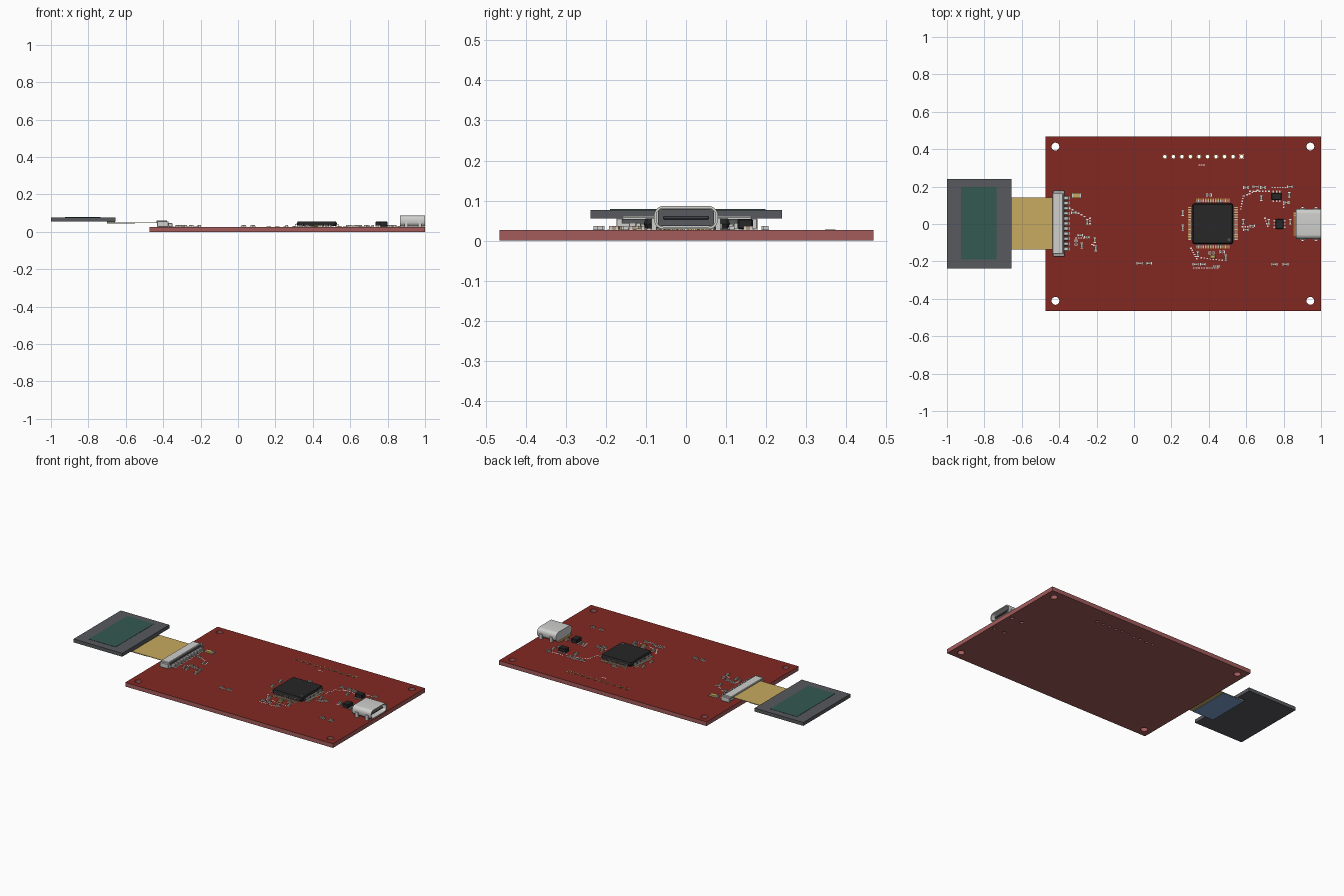
import bpy, bmesh, math
from mathutils import Matrix, Vector

if "Cube" in bpy.data.objects:
    bpy.data.objects.remove(bpy.data.objects["Cube"])


def mat(name, r, g, b):
    m = bpy.data.materials.new(name)
    m.diffuse_color = (r, g, b, 1)
    m.use_nodes = True
    m.node_tree.nodes["Principled BSDF"].inputs["Base Color"].default_value = m.diffuse_color
    return m


RED = mat("red_mask", 0.225, 0.022, 0.016)
CORE = mat("pink_core", 0.37, 0.105, 0.105)
GREY = mat("dark_grey", 0.095, 0.10, 0.11)
GREEN = mat("screen_green", 0.034, 0.10, 0.082)
GOLD = mat("gold", 0.58, 0.40, 0.115)
BLACK = mat("chip_black", 0.02, 0.02, 0.021)
METAL = mat("light_metal", 0.62, 0.62, 0.61)
BLUE = mat("stiffener_blue", 0.20, 0.35, 0.62)
WHITE = mat("print_white", 0.80, 0.78, 0.76)
TAN = mat("ceramic_tan", 0.42, 0.30, 0.20)

TOP = 0.0265  # upper face of the circuit board


def finish(name, bm, *mats):
    bmesh.ops.recalc_face_normals(bm, faces=bm.faces[:])
    me = bpy.data.meshes.new(name)
    bm.to_mesh(me)
    bm.free()
    for m in mats:
        me.materials.append(m)
    ob = bpy.data.objects.new(name, me)
    bpy.context.collection.objects.link(ob)
    return ob


def boxes(name, items, m, bevel=0):
    """One object from boxes given as (x0, x1, y0, y1, z0, z1)."""
    bm = bmesh.new()
    for x0, x1, y0, y1, z0, z1 in items:
        M = Matrix.Translation(((x0 + x1) / 2, (y0 + y1) / 2, (z0 + z1) / 2)) @ \
            Matrix.Diagonal((x1 - x0, y1 - y0, z1 - z0, 1))
        bmesh.ops.create_cube(bm, size=1, matrix=M)
    if bevel:
        bmesh.ops.bevel(bm, geom=bm.edges[:], offset=bevel, segments=1, affect='EDGES')
    return finish(name, bm, m)


def discs(name, items, z0, z1, m, seg=20):
    """One object from upright cylinders given as (x, y, radius)."""
    bm = bmesh.new()
    for x, y, r in items:
        bmesh.ops.create_cone(bm, cap_ends=True, segments=seg, radius1=r, radius2=r, depth=z1 - z0,
                              matrix=Matrix.Translation((x, y, (z0 + z1) / 2)))
    return finish(name, bm, m)


def cut(ob, cutter):
    bpy.context.view_layer.objects.active = ob
    mod = ob.modifiers.new("holes", 'BOOLEAN')
    mod.operation, mod.solver, mod.object = 'DIFFERENCE', 'EXACT', cutter
    bpy.ops.object.modifier_apply(modifier=mod.name)


# circuit board with mounting, header and socket-leg holes
pins = [(0.165 + i * 0.0456, 0.36) for i in range(10)]
legs = [(x, s * 0.078) for x in (0.90, 0.972) for s in (-1, 1)]
holes = [(x, y, 0.021) for x in (-0.42, 0.943) for y in (-0.411, 0.414)]
holes += [(x, y, 0.009) for x, y in pins] + [(x, y, 0.012) for x, y in legs]
cutter = discs("hole_cutter", holes, -0.05, 0.08, CORE)
cutter.hide_render = True
board = boxes("circuit_board", [(-0.473, 1.0, -0.466, 0.468, 0, TOP)], CORE)
pads = discs("header_pads", [(x, y, 0.0125) for x, y in pins[:-1]], TOP - 0.001, TOP + 0.001, GOLD)
square = boxes("first_header_pad", [(pins[-1][0] - 0.0135, pins[-1][0] + 0.0135, 0.3465, 0.3735,
                                     TOP - 0.001, TOP + 0.001)], GOLD)
for ob in (board, pads, square):
    cut(ob, cutter)
bpy.data.objects.remove(cutter)
board.data.materials.clear()
board.data.materials.append(CORE)
board.data.materials.append(RED)
for p in board.data.polygons:  # top face carries the red mask
    p.material_index = 1 if p.normal.z > 0.9 and p.center.z > TOP - 0.002 else 0

# display panel, screen and flat cable
boxes("display_panel", [(-1.0, -0.655, -0.238, 0.24, 0.055, 0.077)], GREY)
boxes("display_screen", [(-0.925, -0.735, -0.19, 0.198, 0.0765, 0.0785)], GREEN)
boxes("flat_cable", [(-0.70, -0.42, -0.135, 0.142, 0.0465, 0.0495)], GOLD)
boxes("cable_stiffener", [(-0.70, -0.55, -0.135, 0.142, 0.0445, 0.0465)], BLUE)
boxes("cable_bond", [(-0.70, -0.657, -0.135, 0.142, 0.0495, 0.055)], GREY)

# flat cable connector: base, clamp bar, end ears, contact teeth
boxes("connector_base", [(-0.425, -0.372, -0.168, 0.172, TOP, 0.045)], METAL, 0.002)
boxes("connector_clamp", [(-0.437, -0.38, -0.160, 0.165, 0.0495, 0.061)], METAL, 0.003)
boxes("connector_ears", [(-0.432, -0.372, y, y + 0.016, TOP, 0.056) for y in (-0.174, 0.162)], METAL, 0.002)
boxes("connector_gap", [(-0.379, -0.372, -0.158, 0.163, 0.045, 0.054)], GREY)
teeth = [-0.133 + i * 0.0272 for i in range(11)]
boxes("connector_teeth", [(-0.373, -0.351, y - 0.0095, y + 0.0095, TOP, 0.046) for y in teeth], METAL, 0.002)
boxes("connector_pads", [(-0.355, -0.345, y - 0.008, y + 0.008, TOP, TOP + 0.001) for y in teeth], WHITE)

# main chip body with chamfered sides
CX, CY, H = 0.4215, 0.002, 0.108
bm = bmesh.new()
rings = []
for z, h in ((0.030, H - 0.005), (0.042, H), (0.055, H - 0.005)):
    c = 0.006
    pts = [(h - c, h), (c - h, h), (-h, h - c), (-h, c - h), (c - h, -h), (h - c, -h), (h, c - h), (h, h - c)]
    rings.append([bm.verts.new((CX + a, CY + b, z)) for a, b in pts])
for a, b in zip(rings, rings[1:]):
    for i in range(8):
        bm.faces.new((a[i], a[(i + 1) % 8], b[(i + 1) % 8], b[i]))
bm.faces.new(rings[0])
bm.faces.new(rings[-1])
finish("main_chip", bm, BLACK)
discs("chip_corner_dot", [(0.508, -0.084, 0.007)], 0.0545, 0.0555, GREY)


def around(r0, r1, half, z0, z1, n=20, pitch=0.0090):
    """Boxes on all four sides of the main chip."""
    out = []
    for i in range(n):
        t = (i - (n - 1) / 2) * pitch
        for s in (-1, 1):
            a, b = sorted((s * r0, s * r1))
            out.append((CX + a, CX + b, CY + t - half, CY + t + half, z0, z1))
            out.append((CX + t - half, CX + t + half, CY + a, CY + b, z0, z1))
    return out


boxes("chip_leads", around(H - 0.002, H + 0.008, 0.002, 0.040, 0.0425)
      + around(H + 0.0055, H + 0.008, 0.002, 0.028, 0.0425)
      + around(H + 0.0055, H + 0.019, 0.002, 0.0275, 0.030), METAL)
boxes("chip_pads", around(H + 0.005, H + 0.026, 0.0027, TOP - 0.001, TOP + 0.001), GOLD)

# two small chips with three leads on each long side
for k, (x, y, w, d) in enumerate(((0.762, 0.148, 0.026, 0.019), (0.778, 0.0, 0.021, 0.026))):
    boxes(f"small_chip_{k + 1}", [(x - w, x + w, y - d, y + d, 0.029, 0.054)], BLACK, 0.003)
    rows = [-0.017, 0, 0.017]
    if k == 0:
        lead = [(x + t - 0.004, x + t + 0.004, y - d - 0.011, y + d + 0.011, TOP, 0.031) for t in rows]
    else:
        lead = [(x - w - 0.011, x + w + 0.011, y + t - 0.004, y + t + 0.004, TOP, 0.031) for t in rows]
    boxes(f"small_chip_leads_{k + 1}", lead, METAL)

# socket: rounded hollow shell open towards +x
def rounded(x, inset, n=6):
    hy, hz, r = 0.080 - inset, 0.029 - inset, 0.024 - inset
    out = []
    for q, (sy, sz) in enumerate(((1, 1), (-1, 1), (-1, -1), (1, -1))):
        for i in range(n + 1):
            a = (q + i / n) * math.pi / 2
            out.append(Vector((x, sy * (hy - r) + r * math.cos(a), 0.0575 + sz * (hz - r) + r * math.sin(a))))
    return out


bm = bmesh.new()
loops = [[bm.verts.new(p) for p in rounded(x, s)] for x, s in ((0.866, 0), (1.0, 0), (1.0, 0.006), (0.90, 0.006))]
for a, b in zip(loops, loops[1:]):
    for i in range(len(a)):
        j = (i + 1) % len(a)
        bm.faces.new((a[i], a[j], b[j], b[i]))
bm.faces.new(loops[0])
bm.faces.new(loops[-1])
shell = finish("socket_shell", bm, METAL)
bpy.context.view_layer.objects.active = shell
shell.select_set(True)
bpy.ops.object.shade_smooth_by_angle(angle=math.radians(35))
boxes("socket_tongue", [(0.89, 0.990, -0.058, 0.058, 0.052, 0.062)], GREY, 0.003)
boxes("socket_back_wall", [(0.899, 0.905, -0.07, 0.07, 0.036, 0.079)], GREY)
boxes("socket_legs", [(x - 0.010, x + 0.010, min(s * 0.074, s * 0.086), max(s * 0.074, s * 0.086), 0.006, 0.056)
                      for x, s in [(x, math.copysign(1, y)) for x, y in legs]], METAL)
boxes("socket_contacts", [(0.852, 0.868, -0.058 + i * 0.0105 - 0.003, -0.058 + i * 0.0105 + 0.003, TOP, 0.031)
                          for i in range(12)], GOLD)

# tiny surface parts: (x, y, turned), each with two metal ends and a ceramic middle
parts = [(-0.32, 0.06, 0), (-0.25, 0.01, 1), (-0.29, -0.06, 0), (-0.31, -0.10, 1), (-0.28, -0.115, 1),
         (-0.25, -0.07, 0), (-0.21, -0.085, 1), (-0.205, -0.13, 1), (0.03, -0.21, 0), (0.08, -0.21, 0),
         (0.33, -0.215, 0), (0.37, -0.215, 0), (0.44, -0.225, 0), (0.34, -0.16, 1), (0.415, -0.155, 0),
         (0.47, -0.15, 0), (0.49, -0.18, 1), (0.585, 0.01, 1), (0.60, -0.03, 0), (0.63, -0.01, 0),
         (0.60, 0.195, 0), (0.65, 0.20, 0), (0.69, 0.195, 0), (0.835, 0.20, 0), (0.83, 0.155, 1),
         (0.815, 0.115, 0), (0.68, 0.14, 1), (0.72, 0.01, 1), (0.835, 0.01, 1), (0.75, -0.215, 0),
         (0.81, -0.215, 0), (0.26, 0.06, 1), (0.26, -0.02, 1), (0.40, 0.155, 0)]


def part(x, y, turned, u0, u1, v, z0, z1):
    if turned:
        return (x - v, x + v, y + u0, y + u1, z0, z1)
    return (x + u0, x + u1, y - v, y + v, z0, z1)


boxes("part_ends", [part(x, y, t, *u, 0.0065, TOP, 0.0365) for x, y, t in parts
                    for u in ((-0.012, -0.005), (0.005, 0.012))], METAL)
boxes("part_bodies", [part(x, y, t, -0.005, 0.005, 0.006, TOP, 0.036) for x, y, t in parts], TAN)
boxes("part_pads", [part(x, y, t, *u, 0.007, TOP - 0.001, TOP + 0.001) for x, y, t in parts
                    for u in ((-0.016, -0.004), (0.004, 0.016))], WHITE)
boxes("indicator_body", [(-0.325, -0.289, 0.139, 0.165, TOP, 0.037)], GOLD)
boxes("indicator_ends", [(x, x + 0.009, 0.138, 0.166, TOP, 0.035) for x in (-0.334, -0.289)], METAL)
boxes("crystal", [(0.405, 0.437, -0.185, -0.165, TOP, 0.037)], GOLD, 0.003)

# printed tick marks: short rows of thin strips (x, y, count, step x, step y)
rows = [(-0.345, 0.085, 6, 0.016, -0.009), (-0.235, 0.03, 3, 0.0, -0.014), (-0.31, -0.075, 5, 0.014, 0.0),
        (-0.225, -0.11, 3, 0.010, -0.004), (0.305, -0.13, 6, 0.006, -0.011), (0.32, -0.235, 10, 0.014, 0.0),
        (0.36, -0.18, 8, 0.016, -0.002), (0.57, 0.08, 6, 0.003, 0.014), (0.59, 0.15, 6, 0.014, 0.006),
        (0.62, 0.175, 7, 0.017, 0.0), (0.74, 0.195, 6, 0.014, 0.0), (0.80, 0.09, 3, 0.0, 0.014),
        (0.58, -0.015, 5, 0.014, 0.0), (0.35, 0.315, 3, 0.012, 0.0), (0.70, 0.03, 4, 0.005, -0.014)]
boxes("printed_marks", [(x + i * a - 0.0045, x + i * a + 0.0045, y + i * b - 0.0035, y + i * b + 0.0035,
                         TOP - 0.001, TOP + 0.0005) for x, y, n, a, b in rows for i in range(n)], WHITE)
